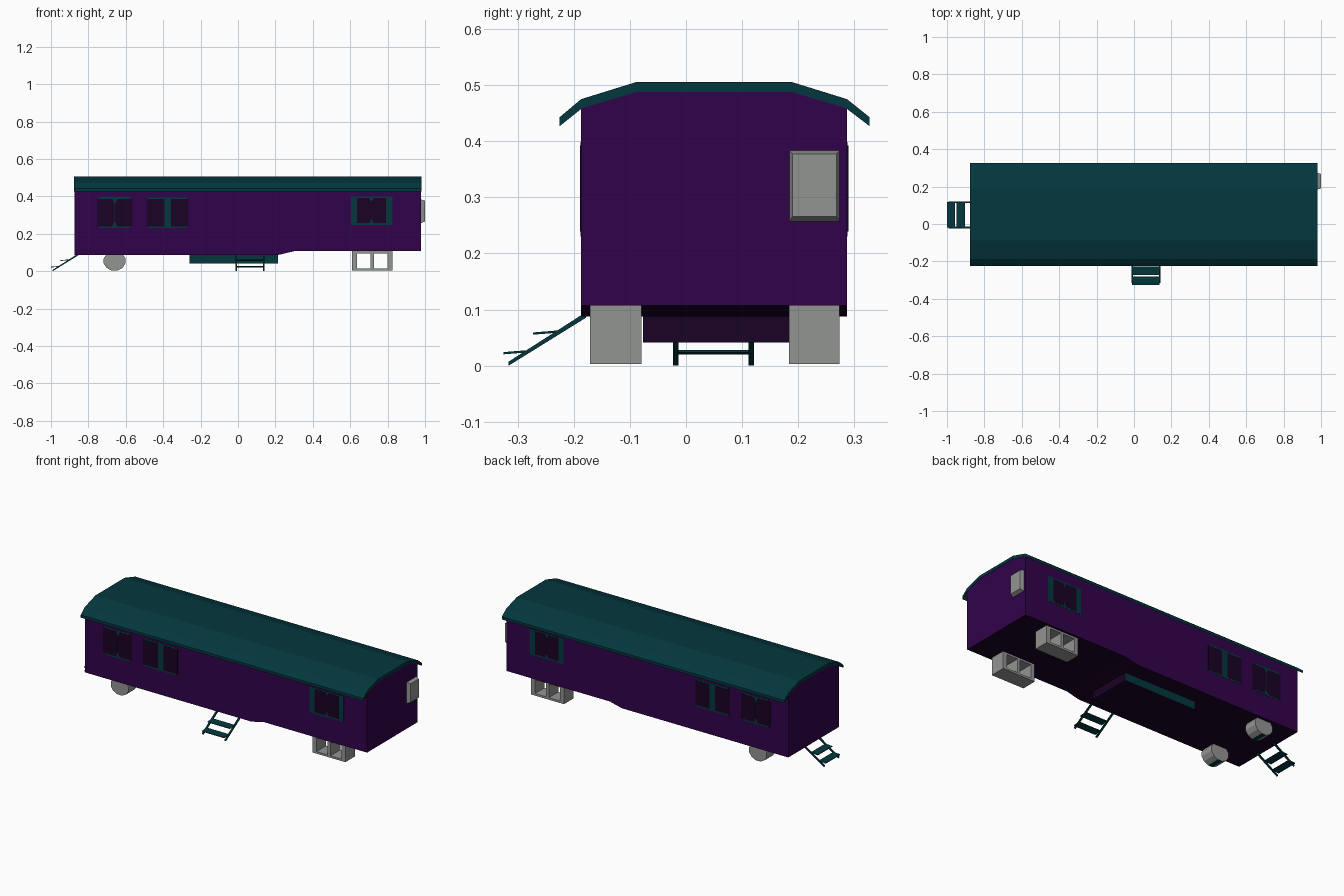
import bpy, bmesh, math
from mathutils import Matrix

if "Cube" in bpy.data.objects:
    bpy.data.objects.remove(bpy.data.objects["Cube"])


def mat(name, c):
    m = bpy.data.materials.new(name)
    m.diffuse_color = (*c, 1)
    m.use_nodes = True
    m.node_tree.nodes["Principled BSDF"].inputs["Base Color"].default_value = m.diffuse_color
    return m


PURPLE = mat("purple wall", (0.031, 0.0006, 0.069))
TEAL = mat("dark teal", (0.001, 0.038, 0.048))
GREY = mat("concrete grey", (0.29, 0.30, 0.29))
DARK = mat("dark purple", (0.010, 0.0005, 0.018))


def finish(name, bm, *mats):
    bmesh.ops.recalc_face_normals(bm, faces=bm.faces)
    me = bpy.data.meshes.new(name)
    bm.to_mesh(me)
    bm.free()
    for m in mats:
        me.materials.append(m)
    ob = bpy.data.objects.new(name, me)
    bpy.context.collection.objects.link(ob)
    return ob


def colour_faces(bm, rule):
    """Give the second material to faces whose normal meets the rule."""
    bmesh.ops.recalc_face_normals(bm, faces=bm.faces)
    for f in bm.faces:
        f.material_index = 1 if rule(f.normal) else 0


def add_box(bm, x0, x1, y0, y1, z0, z1):
    size = Matrix.Diagonal((x1 - x0, y1 - y0, z1 - z0, 1))
    mid = Matrix.Translation(((x0 + x1) / 2, (y0 + y1) / 2, (z0 + z1) / 2))
    return bmesh.ops.create_cube(bm, size=1, matrix=mid @ size)["verts"]


def add_loft(bm, sections):
    """Join equal closed cross-sections and cap the ends."""
    rings = [[bm.verts.new(p) for p in s] for s in sections]
    n = len(rings[0])
    for a, b in zip(rings, rings[1:]):
        for i in range(n):
            j = (i + 1) % n
            bm.faces.new((a[i], a[j], b[j], b[i]))
    bm.faces.new(rings[0])
    bm.faces.new(rings[-1])


# Wagon body with stepped dark floor and arched top
Y0, Y1 = -0.187, 0.287
top = [(Y1, 0.462), (0.195, 0.491), (-0.095, 0.491), (Y0, 0.462)]
floor = [(-0.873, 0.088), (0.22, 0.088), (0.30, 0.107), (0.979, 0.107)]
bm = bmesh.new()
add_loft(bm, [[(x, y, z) for y, z in [(Y0, b), (Y1, b)] + top] for x, b in floor])
colour_faces(bm, lambda n: n.z < -0.5)
finish("wagon_body", bm, PURPLE, DARK)

# Faceted roof shell with drooping eaves
outer = [(-0.225, 0.443), (-0.187, 0.475), (-0.087, 0.506),
         (0.187, 0.506), (0.287, 0.475), (0.327, 0.443)]
inner = [(0.327, 0.427), (0.285, 0.459), (0.187, 0.488),
         (-0.087, 0.488), (-0.185, 0.459), (-0.225, 0.427)]
bm = bmesh.new()
add_loft(bm, [[(x, y, z) for y, z in outer + inner] for x in (-0.876, 0.981)])
finish("roof", bm, TEAL)

# Windows: thin teal surround and dark panes, same on front and back.
# Each pane: outer edge, inner edge at top and bottom, inner edge at mid height
windows = [
    ("left", (-0.742, -0.578, 0.230, 0.396),
     [(-0.755, -0.672, -0.661), (-0.565, -0.646, -0.657)], (0.239, 0.386)),
    ("middle", (-0.482, -0.272, 0.230, 0.395),
     [(-0.49, -0.394, -0.394), (-0.264, -0.357, -0.357)], (0.239, 0.386)),
    ("right", (0.603, 0.826, 0.247, 0.399),
     [(0.635, 0.703, 0.713), (0.791, 0.724, 0.714)], (0.257, 0.392)),
]
for side, wall, out in (("front", Y0, -1), ("back", Y1, 1)):
    for label, (a, b, c, d), panes, (p, q) in windows:
        bm = bmesh.new()
        add_box(bm, a, b, *sorted((wall - out * 0.002, wall + out * 0.0012)), c, d)
        finish(f"{side}_{label}_window_frame", bm, TEAL)
        bm = bmesh.new()
        h = (q - p) * 0.18
        for u, v, w in panes:
            shape = [(u, p), (v, p), (w, p + h), (w, q - h), (v, q), (u, q)]
            add_loft(bm, [[(x, wall + out * t, z) for x, z in shape]
                          for t in (-0.002, 0.0022)])
        finish(f"{side}_{label}_window_panes", bm, DARK)

# Vent unit on the right end, with chamfered outer face
bm = bmesh.new()
for v in add_box(bm, 0.97, 1.0, 0.182, 0.276, 0.253, 0.386):
    if v.co.x > 0.99:
        v.co.y += 0.008 if v.co.y < 0.23 else -0.008
        v.co.z += 0.013 if v.co.z < 0.32 else -0.009
finish("vent_unit", bm, GREY)

# Underfloor chest: dark with teal long sides
bm = bmesh.new()
add_box(bm, -0.26, 0.215, -0.077, 0.185, 0.041, 0.095)
colour_faces(bm, lambda n: abs(n.y) > 0.5)
finish("underfloor_chest", bm, DARK, TEAL)

# Wheels, with a dark contact face underneath
for side, y in (("front", -0.128), ("back", 0.228)):
    bm = bmesh.new()
    m = Matrix.Translation((-0.66, y, 0.055)) @ Matrix.Rotation(math.pi / 2, 4, "X")
    m = m @ Matrix.Rotation(math.pi / 12, 4, "Z")
    bmesh.ops.create_cone(bm, cap_ends=True, segments=12, radius1=0.06,
                          radius2=0.06, depth=0.08, matrix=m)
    for v in bm.verts:
        v.co.z = 0.055 + (v.co.z - 0.055) * 0.88
    colour_faces(bm, lambda n: n.z < -0.95)
    finish(f"{side}_wheel", bm, GREY, TEAL)

# Hollow concrete blocks
for side, y0, y1 in (("front", -0.171, -0.079), ("back", 0.184, 0.274)):
    bm = bmesh.new()
    for z0, z1 in ((0.003, 0.015), (0.096, 0.108)):
        add_box(bm, 0.61, 0.825, y0, y1, z0, z1)
    for x0, x1 in ((0.61, 0.635), (0.709, 0.727), (0.80, 0.825)):
        add_box(bm, x0, x1, y0, y1, 0.015, 0.096)
    finish(f"{side}_block", bm, GREY)


# Steps: built descending along -y with the upper end at the origin
def steps(name, width, matrix):
    bm = bmesh.new()
    w = width / 2
    for s in (-1, 1):
        vs = add_box(bm, s * w - 0.005, s * w + 0.005, -0.13, 0.008, -0.005, 0.005)
        for v in vs:
            v.co.z += 0.0855 + v.co.y * 0.64
    for y0, y1, z in ((-0.139, -0.095, 0.024), (-0.087, -0.042, 0.059)):
        for v in add_box(bm, -w, w, y0, y1, z - 0.002, z + 0.002):
            v.co.z += (v.co.y - (y0 + y1) / 2) * 0.08
    for v in bm.verts:
        v.co.z = max(v.co.z, 0)
    bm.transform(matrix)
    finish(name, bm, TEAL)


steps("front_steps", 0.147, Matrix.Translation((0.064, -0.186, 0)))
steps("left_end_steps", 0.135,
      Matrix.Translation((-0.861, 0.049, 0)) @ Matrix.Rotation(-math.pi / 2, 4, "Z"))
